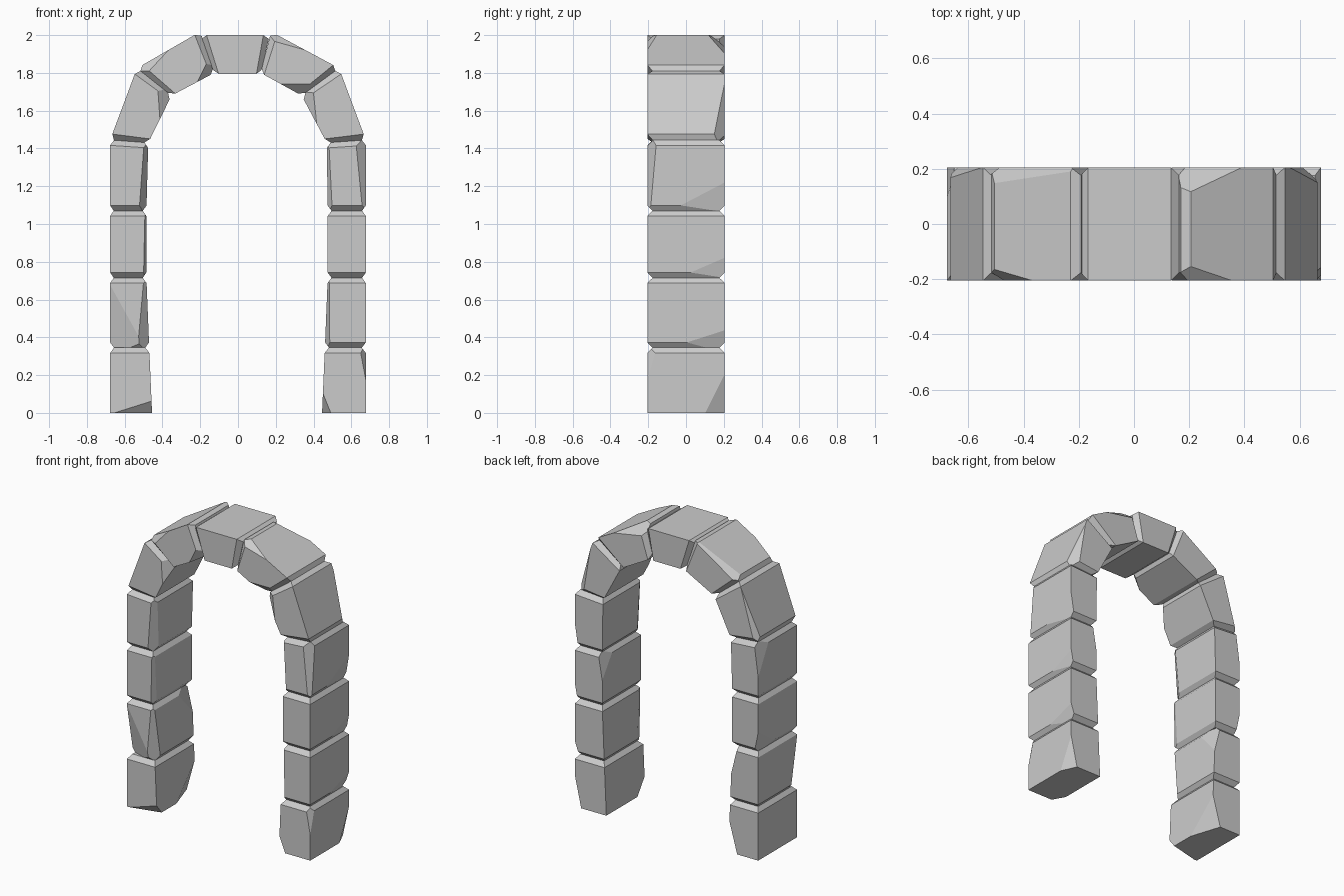
import bpy, bmesh
from mathutils import Vector

if "Cube" in bpy.data.objects:
    bpy.data.objects.remove(bpy.data.objects["Cube"])

DEPTH = 0.205   # half thickness of the arch
BEVEL = 0.028   # groove half width between stones

# joints from foot to crown: inner x, inner z, outer x, outer z (mirrored by side)
LEFT = [(.455, 0, .677, 0), (.47, .345, .677, .345), (.485, .715, .677, .715),
        (.485, 1.07, .677, 1.07), (.475, 1.43, .677, 1.445),
        (.352, 1.68, .535, 1.825), (.125, 1.80, .20, 2.018)]
RIGHT = [(.445, 0, .677, 0), (.46, .345, .677, .345), (.475, .715, .677, .715),
         (.475, 1.07, .677, 1.07), (.47, 1.43, .677, 1.445),
         (.337, 1.68, .535, 1.825), (.12, 1.80, .175, 2.018)]

# chips per stone: corner (outer?, back?, upper?) and cut size along each edge
CHIPS_L = {
    0: [(0, 0, 0, .9, .12, .18), (0, 1, 0, .3, .5, .6)],
    1: [(1, 0, 0, .9, .16, .9), (0, 0, 0, .3, .15, 1.3), (0, 1, 1, .2, .4, .5)],
    2: [(0, 0, 0, .08, .1, 2), (1, 1, 0, .15, .5, .4)],
    3: [(0, 0, 0, .2, .15, 2.2), (1, 1, 1, .15, .3, .6)],
    4: [(0, 0, 1, .4, .15, .5), (1, 1, 0, .15, .1, .9)],
    5: [(0, 0, 1, .35, .15, .4), (1, 0, 0, .25, .12, .5), (1, 1, 0, .12, .15, 1.2)],
}
CHIPS_R = {
    0: [(1, 1, 0, .2, .25, .6), (1, 0, 1, .15, .12, .5), (0, 0, 0, .2, .2, .3)],
    1: [(0, 0, 0, .12, .15, 1.6), (1, 1, 0, .15, .7, .25)],
    2: [(1, 1, 0, .1, .6, .3), (0, 1, 1, .15, .3, .5)],
    3: [(1, 0, 1, .26, .12, 1.5), (0, 0, 0, .12, .1, 1.8), (1, 1, 0, .12, .7, .4)],
    4: [(1, 1, 0, .3, .15, .8), (0, 0, 1, .3, .12, .6)],
    5: [(0, 0, 0, .4, .15, .5), (1, 1, 1, .35, .25, .6), (1, 0, 1, .2, .15, .5)],
}


def stone(name, a, b, chips=(), groove_start=True):
    """Tapered stone between joints a and b, grooved ends, chipped corners."""
    ai, ao = Vector((a[0], a[1])), Vector((a[2], a[3]))
    bi, bo = Vector((b[0], b[1])), Vector((b[2], b[3]))
    e = BEVEL / (((bi + bo) - (ai + ao)).length / 2)
    rings = [(0, .10, .07), (e, 0, 0)] if groove_start else [(0, 0, 0)]
    rings += [(1 - e, 0, 0), (1, .10, .07)]

    # unit-space body
    bm = bmesh.new()
    loops = [[bm.verts.new(p) for p in ((i, j, w), (1 - i, j, w), (1 - i, 1 - j, w), (i, 1 - j, w))]
             for w, i, j in rings]
    bm.faces.new(loops[0][::-1])
    bm.faces.new(loops[-1])
    for lo, hi in zip(loops, loops[1:]):
        for k in range(4):
            m = (k + 1) % 4
            bm.faces.new((lo[k], lo[m], hi[m], hi[k]))

    # knock off corners
    for cx, cy, cz, dx, dy, dz in chips:
        s = [1 if c else -1 for c in (cx, cy, cz)]
        cut = bmesh.ops.bisect_plane(
            bm, geom=bm.verts[:] + bm.edges[:] + bm.faces[:],
            plane_co=(cx - s[0] * dx, cy, cz),
            plane_no=Vector((s[0] / dx, s[1] / dy, s[2] / dz)).normalized(),
            clear_outer=True)
        edges = [g for g in cut["geom_cut"] if isinstance(g, bmesh.types.BMEdge)]
        bmesh.ops.holes_fill(bm, edges=edges, sides=0)

    # map to the curved arch
    for v in bm.verts:
        u, y, w = v.co
        p = ai.lerp(ao, u).lerp(bi.lerp(bo, u), w)
        v.co = (p.x, (2 * y - 1) * DEPTH, p.y)
    bmesh.ops.recalc_face_normals(bm, faces=bm.faces[:])
    me = bpy.data.meshes.new(name)
    bm.to_mesh(me)
    bm.free()
    bpy.context.collection.objects.link(bpy.data.objects.new(name, me))


# legs and curved shoulders
for side, sx, joints, chips in (("left", -1, LEFT, CHIPS_L), ("right", 1, RIGHT, CHIPS_R)):
    pts = [(sx * a, b, sx * c, d) for a, b, c, d in joints]
    for i in range(6):
        part = "leg_stone" if i < 4 else "arch_stone"
        stone(f"{side}_{part}_{i + 1}", pts[i], pts[i + 1], chips[i], i > 0)

# crown
stone("keystone", (-.125, 1.795, -.20, 2.0), (.12, 1.795, .168, 2.0))
